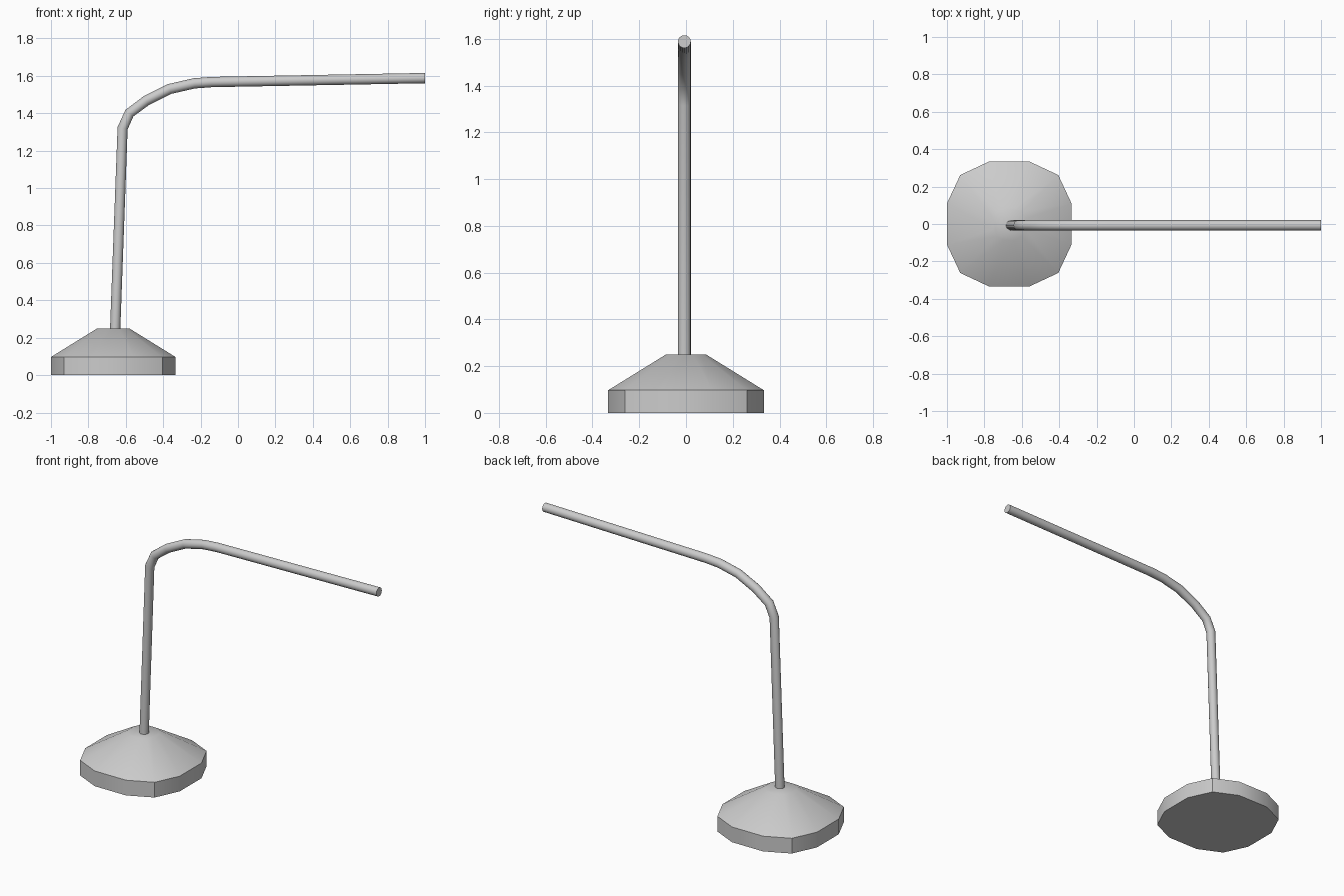
import bpy, bmesh

if "Cube" in bpy.data.objects:
    bpy.data.objects.remove(bpy.data.objects["Cube"])

CX = -0.667


def shade(obj):
    bpy.ops.object.select_all(action='DESELECT')
    obj.select_set(True)
    bpy.context.view_layer.objects.active = obj
    if obj.type == 'CURVE':
        bpy.ops.object.convert(target='MESH')
    bpy.ops.object.shade_smooth_by_angle(angle=0.61)


# Base: twelve-sided foot with a sloping top
quarter = [(0.333, 0.11), (0.262, 0.262), (0.11, 0.333)]
outline = []
for _ in range(4):
    outline += quarter
    quarter = [(-y, x) for x, y in quarter]

bm = bmesh.new()
rings = [[bm.verts.new((CX + x * s, y * s, z)) for x, y in outline]
         for s, z in [(1, 0), (1, 0.097), (0.257, 0.25)]]
for lo, hi in zip(rings, rings[1:]):
    for i in range(12):
        j = (i + 1) % 12
        bm.faces.new((lo[i], lo[j], hi[j], hi[i]))
bm.faces.new(rings[0][::-1])
bm.faces.new(rings[-1])
mesh = bpy.data.meshes.new("base")
bm.to_mesh(mesh)
bm.free()
base = bpy.data.objects.new("base", mesh)
bpy.context.collection.objects.link(base)
shade(base)

# Bent tube: upright, curved elbow and long arm
path = [(-0.657, 0.24), (-0.617, 1.32), (-0.581, 1.40), (-0.49, 1.468),
        (-0.365, 1.53), (-0.234, 1.56), (-0.14, 1.567), (0.9995, 1.588)]
curve = bpy.data.curves.new("bent_tube", 'CURVE')
curve.dimensions = '3D'
curve.bevel_depth = 0.0275
curve.bevel_resolution = 6
curve.use_fill_caps = True
spline = curve.splines.new('POLY')
spline.points.add(len(path) - 1)
for p, (x, z) in zip(spline.points, path):
    p.co = (x, -0.007, z, 1)
tube = bpy.data.objects.new("bent_tube", curve)
bpy.context.collection.objects.link(tube)
shade(tube)
